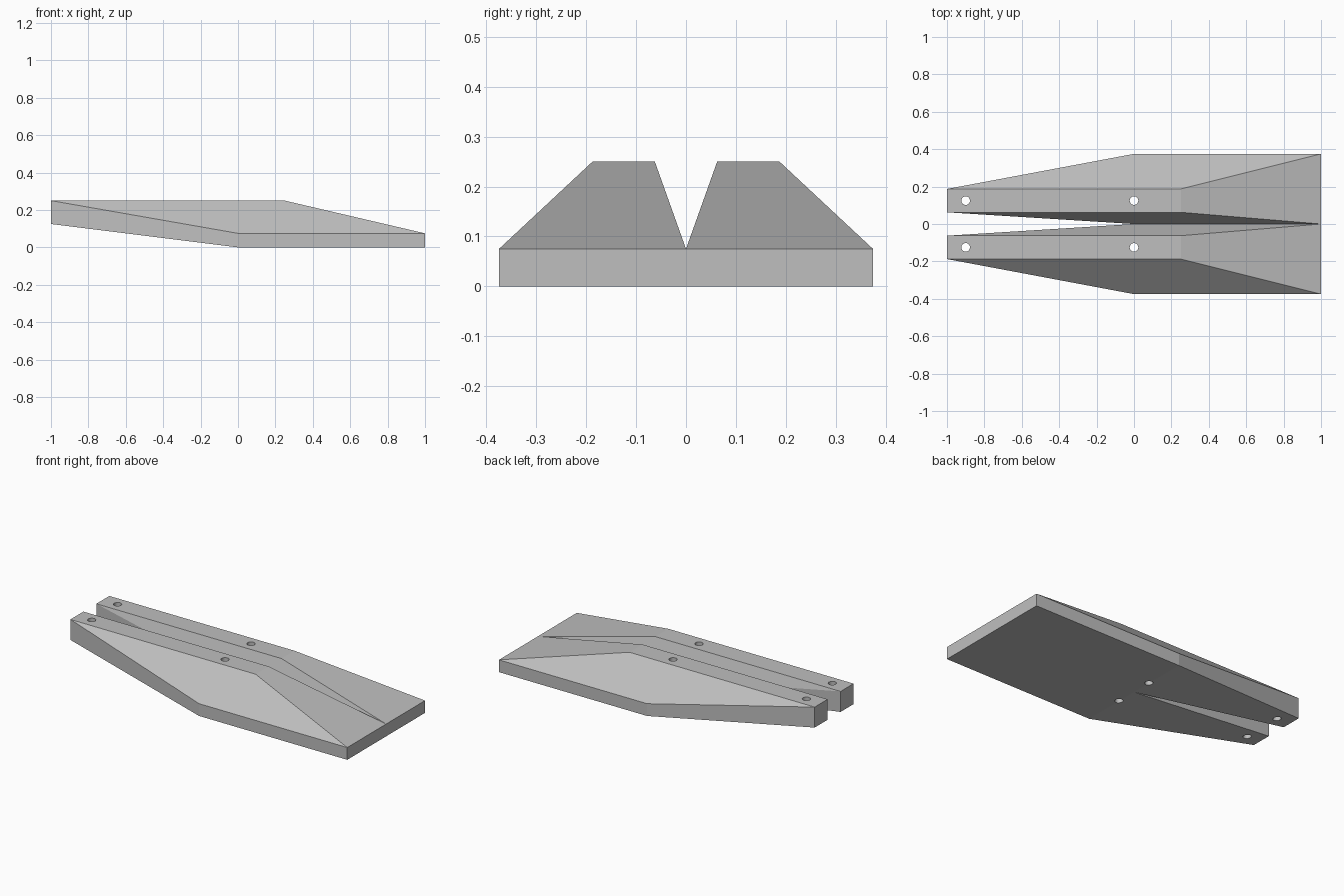
import bpy

if "Cube" in bpy.data.objects:
    bpy.data.objects.remove(bpy.data.objects["Cube"])

# Plain grey
grey = bpy.data.materials.new("light_grey")
grey.use_nodes = True
colour = (0.52, 0.52, 0.52, 1)
grey.diffuse_color = colour
grey.node_tree.nodes["Principled BSDF"].inputs["Base Color"].default_value = colour

# One half of the wedge: each side, inner and outer, is the same outline at its own y
def side(y_tail, y_body):
    return [(-1, y_tail, 0.125), (0, y_body, 0), (1, y_body, 0),
            (1, y_body, 0.075), (0, y_body, 0.075),
            (-1, y_tail, 0.25), (0.25, y_tail, 0.25)]

verts = side(0.0625, 0) + side(0.1875, 0.375)
faces = [(0, 1, 4, 5), (5, 4, 3, 6)]                    # inner wall and groove slope
faces += [tuple(i + 7 for i in reversed(f)) for f in faces]
faces += [(8, 9, 10, 11)[::-1]]                         # outer front wall
rim = [0, 1, 2, 3, 6, 5]                                # underside, nose, ramp, ridge, tail
for a, b in zip(rim, rim[1:] + rim[:1]):
    faces.append((a, a + 7, b + 7, b))

mesh = bpy.data.meshes.new("wedge_body")
mesh.from_pydata(verts, [], faces)
mesh.materials.append(grey)
body = bpy.data.objects.new("wedge_body", mesh)
bpy.context.collection.objects.link(body)

# Consistent outward faces, with the seam on y = 0 left open for the mirror
bpy.context.view_layer.objects.active = body
body.select_set(True)
bpy.ops.object.mode_set(mode='EDIT')
bpy.ops.mesh.select_all(action='SELECT')
bpy.ops.mesh.normals_make_consistent(inside=False)
bpy.ops.object.mode_set(mode='OBJECT')

mirror = body.modifiers.new("mirror", 'MIRROR')
mirror.use_axis = (False, True, False)
mirror.use_clip = True

# Screw holes through both prongs
for x in (-0.9, 0):
    for y in (-0.125, 0.125):
        bpy.ops.mesh.primitive_cylinder_add(vertices=24, radius=0.023, depth=1,
                                            location=(x, y, 0.1))
        cutter = bpy.context.object
        cutter.name = "hole_cutter"
        cutter.data.materials.append(grey)
        cutter.hide_render = True
        cutter.display_type = 'WIRE'
        cut = body.modifiers.new("screw_hole", 'BOOLEAN')
        cut.operation = 'DIFFERENCE'
        cut.solver = 'EXACT'
        cut.object = cutter

# Bake the cuts and drop the cutters
bpy.ops.object.select_all(action='DESELECT')
bpy.context.view_layer.objects.active = body
body.select_set(True)
for m in list(body.modifiers):
    bpy.ops.object.modifier_apply(modifier=m.name)
for o in [o for o in bpy.data.objects if o.name.startswith("hole_cutter")]:
    bpy.data.objects.remove(o)
